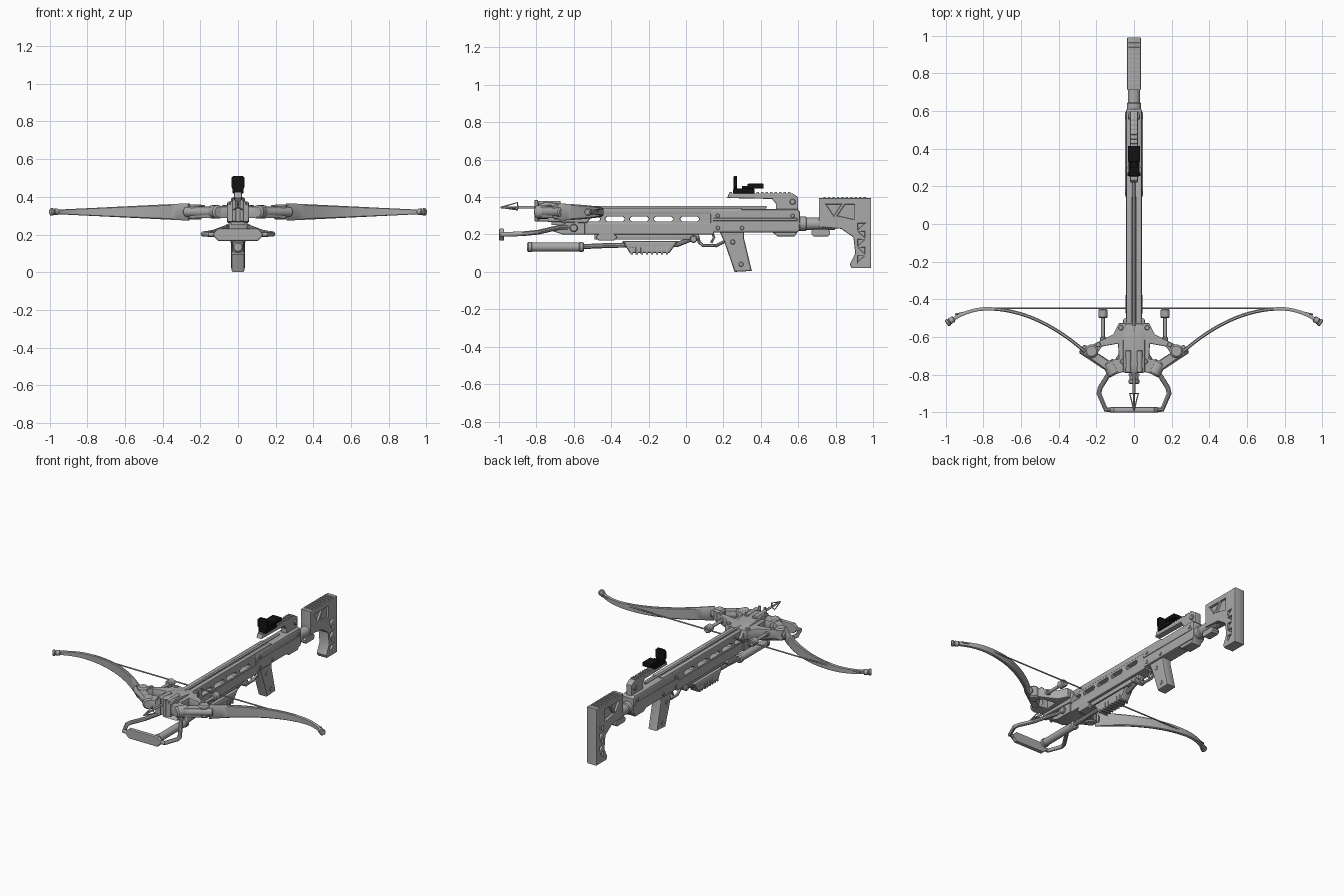
import bpy, bmesh, math
from mathutils import Vector, Matrix

if "Cube" in bpy.data.objects:
    bpy.data.objects.remove(bpy.data.objects["Cube"])


def material(name, value):
    made = bpy.data.materials.new(name)
    made.use_nodes = True
    colour = (value, value, value, 1)
    made.diffuse_color = colour
    made.node_tree.nodes["Principled BSDF"].inputs["Base Color"].default_value = colour
    return made


GREY, BLACK = material("mid grey", .4), material("black", .006)
SIDES = (-1, 1)
FORWARD, UP = Vector((0, -1, 0)), Vector((0, 0, 1))
# Rotation taking outline axes and thickness axis into each drawing plane
PLANES = {"yz": Matrix(((0, 0, 1), (1, 0, 0), (0, 1, 0))).to_4x4(),
          "xz": Matrix(((1, 0, 0), (0, 0, -1), (0, 1, 0))).to_4x4(),
          "xy": Matrix.Identity(4)}


def finish(part, mat):
    bpy.ops.object.select_all(action="DESELECT")
    part.select_set(True)
    bpy.context.view_layer.objects.active = part
    if part.type != "MESH":
        bpy.ops.object.convert(target="MESH")
        part = bpy.context.object
    part.data.materials.clear()
    part.data.materials.append(mat)
    bpy.ops.object.shade_smooth_by_angle(angle=math.radians(35))
    return part


def add_curve(name, loops, dimensions, cyclic):
    curve = bpy.data.curves.new(name, "CURVE")
    curve.dimensions = dimensions
    for loop in loops:
        spline = curve.splines.new("POLY")
        spline.points.add(len(loop) - 1)
        for point, place in zip(spline.points, loop):
            point.co = (*Vector(place).to_3d(), 1)
        spline.use_cyclic_u = cyclic
    part = bpy.data.objects.new(name, curve)
    bpy.context.collection.objects.link(part)
    return part


def plate(name, plane, loops, half, shift=0, bevel=.006, mat=GREY):
    """Outline with holes, extruded to both sides of its plane."""
    part = add_curve(name, loops, "2D", True)
    data = part.data
    data.fill_mode = "BOTH"
    data.extrude = half - bevel
    data.bevel_depth, data.offset, data.bevel_resolution = bevel, -bevel, 1
    part.matrix_world = PLANES[plane] @ Matrix.Translation(UP * shift)
    return finish(part, mat)


def tube(name, points, radius):
    part = add_curve(name, [points], "3D", False)
    part.data.bevel_depth, part.data.bevel_resolution = radius, 3
    part.data.use_fill_caps = True
    return finish(part, GREY)


def from_bmesh(name, bm, mat=GREY):
    bmesh.ops.recalc_face_normals(bm, faces=bm.faces[:])
    mesh = bpy.data.meshes.new(name)
    bm.to_mesh(mesh)
    bm.free()
    part = bpy.data.objects.new(name, mesh)
    bpy.context.collection.objects.link(part)
    return finish(part, mat)


def box(name, centre, size, mat=GREY):
    bm = bmesh.new()
    bmesh.ops.create_cube(bm, size=1)
    bmesh.ops.scale(bm, vec=size, verts=bm.verts)
    bmesh.ops.translate(bm, vec=centre, verts=bm.verts)
    bmesh.ops.bevel(bm, geom=bm.edges[:], offset=min(size) / 6, segments=2, profile=.5, affect="EDGES")
    return from_bmesh(name, bm, mat)


def skin(name, rings):
    """Closed skin over equal rings of points."""
    bm = bmesh.new()
    rings = [[bm.verts.new(p) for p in ring] for ring in rings]
    for low, high in zip(rings, rings[1:]):
        for i in range(len(low)):
            bm.faces.new((low[i], low[i - 1], high[i - 1], high[i]))
    bm.faces.new(rings[0])
    bm.faces.new(rings[-1])
    return from_bmesh(name, bm)


def rod(name, start, end, radius, sides=20):
    """Cylinder with chamfered ends."""
    start, end = Vector(start), Vector(end)
    axis = (end - start).normalized()
    turn = axis.to_track_quat("Z", "Y")
    edge = min(radius, (end - start).length) / 4
    angles = [math.tau * i / sides for i in range(sides)]
    stations = ((start, radius - edge), (start + axis * edge, radius),
                (end - axis * edge, radius), (end, radius - edge))
    return skin(name, [[at + turn @ Vector((r * math.cos(a), r * math.sin(a), 0)) for a in angles]
                       for at, r in stations])


def side_screws(name, places, depth, radius):
    for y, z in places:
        for s in SIDES:
            rod(name, (s * (depth - .01), y, z), (s * (depth + .01), y, z), radius, 12)


def rect(left, right, low, high, cut=0):
    """Rectangle with cut corners."""
    corners = ((left, low, 1, 1), (right, low, -1, 1), (right, high, -1, -1), (left, high, 1, -1))
    points = []
    for x, y, u, v in corners:
        pair = [(x, y + v * cut), (x + u * cut, y)]
        points += pair if u == v else pair[::-1]
    return points if cut else [c[:2] for c in corners]


# Body: slotted barrel, lower beam, receiver and grooved flight rail
slots = [rect(y, y + .1, .27, .295, .008) for y in (-.56, -.43, -.3, -.17, -.03)]
plate("barrel", "yz", [rect(-.72, .15, .25, .315)] + slots, .038)
plate("lower_beam", "yz", [rect(-.6, .15, .2, .262)], .042)
plate("receiver", "yz", [rect(.13, .61, .21, .335, .015)], .043, bevel=.01)
plate("receiver_heel", "yz", [[(.45, .22), (.49, .19), (.58, .19), (.61, .23)]], .036)
box("under_rail", (0, -.21, .19), (.05, .56, .035))
plate("under_lug", "yz", [rect(-.48, -.37, .167, .203, .015)], .044)
for s in SIDES:
    box("flight_rail", (s * .025, -.24, .325), (.03, 1.08, .035))
    box("receiver_rib", (s * .043, .37, .28), (.008, .45, .014))
side_screws("body_screw", [(.17, .3), (.17, .235), (.3, .235), (.57, .3)], .038, .011)

# Shoulder stock with pocketed truss
rod("stock_tube", (0, .6, .257), (0, .8, .257), .033)
rod("tube_collar", (0, .58, .257), (0, .65, .257), .038)
stock = [(.71, .24), (.71, .395), (.99, .395), (.99, .02), (.885, .02), (.876, .04), (.905, .1),
         (.895, .185), (.83, .23)]
pockets = [[(.75, .36), (.83, .36), (.79, .3)], [(.85, .36), (.9, .36), (.9, .28), (.81, .3)]]
for i in range(5):
    z, (a, b) = .055 + i * .043, ((.92, .955), (.955, .92))[i % 2]
    pockets.append([(a, z), (b, z + .032), (a, z + .032)])
plate("stock_frame", "yz", [stock] + pockets, .037)
plate("stock_core", "yz", [stock], .022)
for i in range(10):
    box("stock_ridge", (0, .74 + i * .024, .395), (.06, .012, .01))
plate("sling_loop", "yz", [rect(.67, .77, .19, .228, .012), rect(.68, .76, .2, .217)], .026, bevel=.003)

# Grip, trigger and guard
plate("pistol_grip", "yz", [[(.18, .215), (.31, .215), (.31, .18), (.352, .005), (.26, 0), (.205, .16)]],
      .034, bevel=.01)
side_screws("grip_screw", [(.25, .16), (.295, .04)], .028, .013)
tube("trigger_guard", [(0, .06, .2), (0, .07, .16), (0, .09, .14), (0, .16, .14), (0, .21, .165)], .009)
tube("trigger", [(0, .14, .21), (0, .15, .185), (0, .135, .155)], .007)

# Lower bar, front handle and ribbed forward grip
rod("front_handle", (0, -.84, .133), (0, -.55, .133), .024)
for y in (-.85, -.575):
    rod("handle_collar", (0, y, .133), (0, y + .03, .133), .028)
tube("lower_bar", [(0, -.55, .135), (0, -.4, .142), (0, -.05, .145), (0, .05, .185)], .014)
plate("forward_grip", "yz", [[(-.34, .165), (-.3, .1), (-.09, .1), (-.04, .165)]], .032, bevel=.01)
for i in range(8):
    box("grip_rib", (0, -.29 + i * .027, .113), (.068, .012, .04))
rod("pivot_knob", (-.04, .04, .175), (.04, .04, .175), .02)

# Sight bridge with toothed top, and the open sight
plate("sight_bridge", "yz", [[(.22, .395), (.23, .42), (.57, .42), (.6, .4), (.6, .33), (.48, .33),
                              (.48, .365), (.46, .39)]], .021)
for i in range(14):
    box("bridge_tooth", (0, .24 + i * .024, .42), (.038, .013, .014))
rod("bridge_knob", (-.032, .57, .375), (.032, .57, .375), .016)
box("sight_base", (0, .31, .432), (.06, .115, .026), BLACK)
plate("sight_lens_hood", "xz", [rect(-.035, .035, .44, .512, .012)], .009, -.264, .003, BLACK)
box("sight_neck", (0, .33, .45), (.044, .06, .02), BLACK)
box("sight_emitter", (0, .372, .458), (.066, .085, .027), BLACK)

# Bow riser: open wings, limb pockets, bolts and string dampers
wing = [(0, -.6), (.05, -.525), (.08, -.525), (.11, -.585), (.24, -.65), (.23, -.715), (.11, -.8), (0, -.77)]
gap = [(.085, -.635), (.17, -.65), (.195, -.685), (.14, -.725), (.08, -.715)]
plate("riser_core", "yz", [[(-.79, .27), (-.53, .26), (-.5, .3), (-.53, .345), (-.75, .375), (-.79, .36)]],
      .058, bevel=.01)
for s in SIDES:
    plate("riser_wing", "xy", [[(s * x, y) for x, y in loop] for loop in (wing, gap)], .031, .318)
    pocket = Vector((s * .225, -.675, .32))
    rod("limb_pocket", pocket - UP * .04, pocket + UP * .04, .036)
    rod("limb_neck", (s * .12, -.765, .32), (s * .28, -.66, .32), .027)
    bolt = Vector((s * .14, -.73, .32))
    rod("limb_bolt", bolt, bolt + Vector((-s * .04, -.07, 0)), .036)
    for x, y in ((.07, -.55), (.19, -.64), (.06, -.73)):
        rod("riser_screw", (s * x, y, .34), (s * x, y, .357), .014, 12)
    damper = Vector((s * .165, -.45, .32))
    rod("damper_stem", damper + FORWARD * .19, damper, .01)
    rod("damper_base", damper + FORWARD * .19, damper + FORWARD * .15, .016)
    rod("damper_pad", damper + FORWARD * .05, damper, .024)
    rest = Vector((s * .03, -.79, .365))
    rod("arrow_rest", rest, rest - FORWARD * .12, .015, 12)
    rod("front_post", (s * .02, -.8, .27), (s * .02, -.8, .385), .009, 12)


# Recurved limbs: thin tapering blades bent as two parabolas
def limb_curve(x):
    bend = .84 if x < .78 else 1.7
    return Vector((x, -.45 - bend * (x - .78) ** 2, .32))


section = [(u, v) for u, v in ((-1, -.85), (-.5, -1), (.5, -1), (1, -.85))]
section += [(-u, -v) for u, v in section]
for s in SIDES:
    rings = []
    for i in range(25):
        t = i / 24
        x = .26 + .72 * t
        along = limb_curve(x + .01) - limb_curve(x)
        across = along.cross(UP).normalized() * .009
        height = UP * (.046 - .035 * t)
        ring = [limb_curve(x) + across * u + height * v for u, v in section]
        rings.append([(s * p.x, p.y, p.z) for p in ring])
    skin("bow_limb", rings)
    for start, end, radius in ((.955, .98, .017), (.98, .995, .02)):
        a, b = limb_curve(start), limb_curve(end)
        rod("limb_tip", (s * a.x, a.y, a.z), (s * b.x, b.y, b.z), radius, 12)
tube("bow_string", [(x, -.447 if abs(x) < .9 else -.48, .325) for x in (-.95, -.8, .8, .95)], .0045)

# Bolt with an open three-bladed point
neck, tip = Vector((0, -.9, .345)), Vector((0, -.99, .345))
rod("bolt_shaft", neck, (0, .43, .345), .007, 12)
rod("bolt_point", neck, tip, .005, 12)
for i in range(3):
    turn = Matrix.Rotation(math.tau * i / 3, 3, "Y")
    tube("point_blade", [tip, neck + turn @ UP * .026, neck], .004)

# Foot stirrup with padded bar and mount
half = [(.1, -.985, .2), (.15, -.985, .2), (.186, -.9, .203), (.18, -.87, .204), (.13, -.79, .212),
        (.06, -.68, .238), (.03, -.6, .238)]
tube("stirrup", [(-x, y, z) for x, y, z in reversed(half)] + half, .013)
plate("stirrup_pad", "xz", [rect(-.13, .13, .167, .231, .025)], .014, .986)
plate("stirrup_mount", "yz", [[(-.72, .22), (-.66, .2), (-.54, .2), (-.54, .27), (-.62, .275)]], .05)
side_screws("mount_bolt", [(-.6, .235)], .055, .022)
